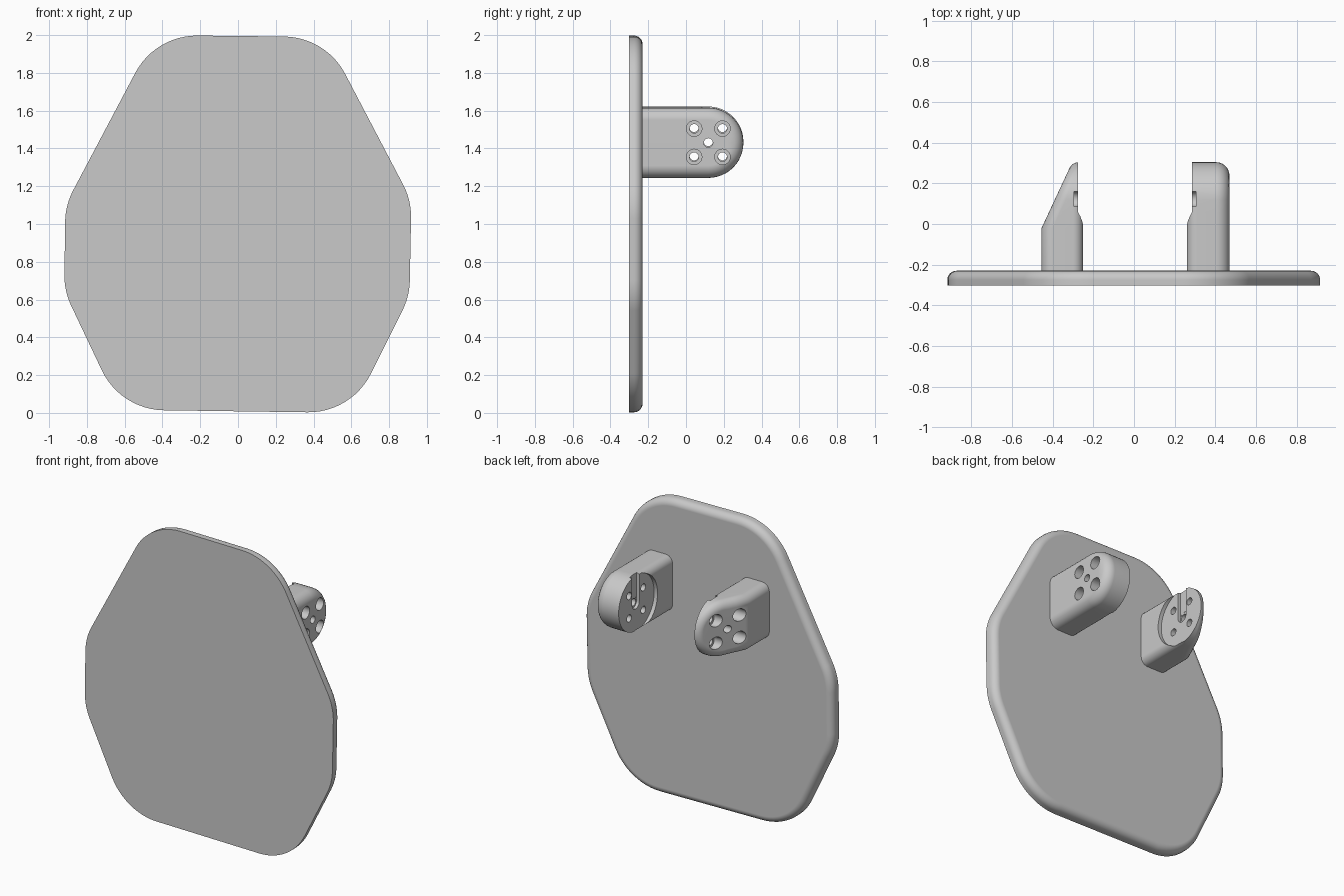
import bpy, bmesh, math
from mathutils import Vector, Matrix

if "Cube" in bpy.data.objects:
    bpy.data.objects.remove(bpy.data.objects["Cube"], do_unlink=True)

COLOUR = (0.585, 0.585, 0.585, 1)
grey = bpy.data.materials.new("light_grey")
grey.use_nodes = True
grey.diffuse_color = COLOUR
grey.node_tree.nodes["Principled BSDF"].inputs["Base Color"].default_value = COLOUR


def finish(bm, name):
    """Turn a bmesh into a linked object."""
    bmesh.ops.recalc_face_normals(bm, faces=bm.faces)
    mesh = bpy.data.meshes.new(name)
    bm.to_mesh(mesh)
    bm.free()
    mesh.materials.append(grey)
    obj = bpy.data.objects.new(name, mesh)
    bpy.context.collection.objects.link(obj)
    return obj


def smooth(obj):
    """Smooth fillets while large faces stay flat."""
    bpy.ops.object.select_all(action='DESELECT')
    obj.select_set(True)
    bpy.context.view_layer.objects.active = obj
    bpy.ops.object.shade_smooth_by_angle(angle=math.radians(35))
    mod = obj.modifiers.new("flat_faces", 'WEIGHTED_NORMAL')
    mod.keep_sharp = True


def rounded_outline(corners, radius, steps=12):
    """Replace each polygon corner by a circular arc."""
    points = []
    for i, p in enumerate(corners):
        a = (corners[i - 1] - p).normalized()
        b = (corners[(i + 1) % len(corners)] - p).normalized()
        half = a.angle(b) / 2
        centre = p + (a + b).normalized() * radius / math.sin(half)
        start = (p + a * radius / math.tan(half) - centre).normalized()
        end = (p + b * radius / math.tan(half) - centre).normalized()
        for k in range(steps + 1):
            points.append(centre + start.slerp(end, k / steps).normalized() * radius)
    return points


# Plate: rounded octagon with a soft rear rim
FRONT, BACK = -0.303, -0.23
corners = [Vector((x, FRONT, z)) for x, z in (
    (-0.438, 2.0), (-0.914, 1.10), (-0.92, 0.645), (-0.622, 0.017),
    (0.60, 0.0), (0.908, 0.617), (0.918, 1.125), (0.465, 1.99))]
bm = bmesh.new()
rim = [bm.verts.new(p) for p in rounded_outline(corners, 0.37)]
face = bm.faces.new(rim)
new = bmesh.ops.extrude_face_region(bm, geom=[face])["geom"]
bmesh.ops.translate(bm, vec=(0, BACK - FRONT, 0),
                    verts=[g for g in new if isinstance(g, bmesh.types.BMVert)])
if not any(f.normal.y < -0.9 for f in bm.faces):
    bm.faces.new(rim)
back_rim = [e for e in bm.edges if all(v.co.y > BACK - 0.001 for v in e.verts)]
bmesh.ops.bevel(bm, geom=back_rim, offset=0.045, segments=6, profile=0.5, affect='EDGES')
smooth(finish(bm, "back_plate"))

# Arms: stadium-shaped lugs with rounded edges
R, PIVOT = 0.186, 0.118
ARC, FILLET = 24, 6


def cut(obj, bm):
    """Subtract a temporary solid from an object."""
    tool = finish(bm, "cutter")
    tool.hide_render = True
    mod = obj.modifiers.new("cut", 'BOOLEAN')
    mod.operation, mod.solver, mod.object = 'DIFFERENCE', 'EXACT', tool
    bpy.context.view_layer.objects.active = obj
    bpy.ops.object.modifier_apply(modifier=mod.name)
    bpy.data.objects.remove(tool, do_unlink=True)


def cylinder(obj, x0, x1, y, z, radius, sides=32):
    bm = bmesh.new()
    place = Matrix.Translation(((x0 + x1) / 2, y, z)) @ Matrix.Rotation(math.pi / 2, 4, 'Y')
    bmesh.ops.create_cone(bm, cap_ends=True, segments=sides, radius1=radius,
                          radius2=radius, depth=abs(x1 - x0), matrix=place)
    cut(obj, bm)


def box(obj, lo, hi):
    bm = bmesh.new()
    lo, hi = Vector(lo), Vector(hi)
    place = Matrix.Translation((lo + hi) / 2) @ Matrix.Diagonal((*(hi - lo), 1))
    bmesh.ops.create_cube(bm, size=1, matrix=place)
    cut(obj, bm)


def make_arm(name, side, inner, width, zc, slanted):
    straight = [-0.26, -0.02, 0.06]

    def thickness(y):
        return width - max(0, y + 0.02) * 0.466 if slanted else width

    def ring(bm, angle, outer):
        """One loop of the fillet, at an angle from cap (0) to wall (90)."""
        def point(y0, direction):
            tip = max(0, math.cos(direction))  # 0 on the sides, 1 at the end
            if not outer:
                f = 0.05 - 0.035 * min(1, tip * 3)
            else:
                f = 0.055 - 0.027 * tip if slanted else 0.065
            r = R - f * (1 - math.sin(angle))
            off = f * (1 - math.cos(angle))
            y, z = y0 + r * math.cos(direction), zc + r * math.sin(direction)
            x = thickness(y) - off if outer else off
            return bm.verts.new((side * (inner + x), y, z))
        top = [point(y, math.pi / 2) for y in straight]
        arc = [point(PIVOT, math.pi * (0.5 - k / ARC)) for k in range(ARC + 1)]
        bottom = [point(y, -math.pi / 2) for y in reversed(straight)]
        return top + arc + bottom

    bm = bmesh.new()
    angles = [math.pi / 2 * k / FILLET for k in range(FILLET + 1)]
    rings = [ring(bm, a, False) for a in angles]
    rings += [ring(bm, a, True) for a in reversed(angles)]
    n = len(rings[0])
    for a, b in zip(rings, rings[1:]):
        for i in range(n):
            j = (i + 1) % n
            bm.faces.new((a[i], a[j], b[j], b[i]))
    # Caps are strips between matching upper and lower points
    for loop in (rings[0], rings[-1]):
        for i in range(n // 2):
            quad = [loop[i], loop[i + 1], loop[n - 2 - i], loop[n - 1 - i]]
            bm.faces.new(list(dict.fromkeys(quad)))
    arm = finish(bm, name)

    # Round recess, then the slot running up from the pivot
    def at(depth):
        return side * (inner + depth)

    cylinder(arm, at(-0.05), at(0.025), PIVOT, zc, 0.189, 64)
    xs = sorted((at(-0.05), at(0.045)))
    box(arm, (xs[0], PIVOT - 0.032, zc), (xs[1], PIVOT + 0.043, zc + 0.3))
    cylinder(arm, at(-0.05), at(0.0455), PIVOT + 0.0055, zc, 0.0376)
    # Pivot hole and four counterbored screw holes
    cylinder(arm, at(-0.1), at(0.4), PIVOT, zc, 0.024)
    for dy in (-0.075, 0.075):
        for dz in (-0.075, 0.075):
            cylinder(arm, at(-0.1), at(0.4), PIVOT + dy, zc + dz, 0.024)
            cylinder(arm, at(0.065), at(0.4), PIVOT + dy, zc + dz, 0.041)
    smooth(arm)


make_arm("left_arm", 1, 0.26, 0.21, 1.43, False)
make_arm("right_arm", -1, 0.25, 0.205, 1.436, True)
